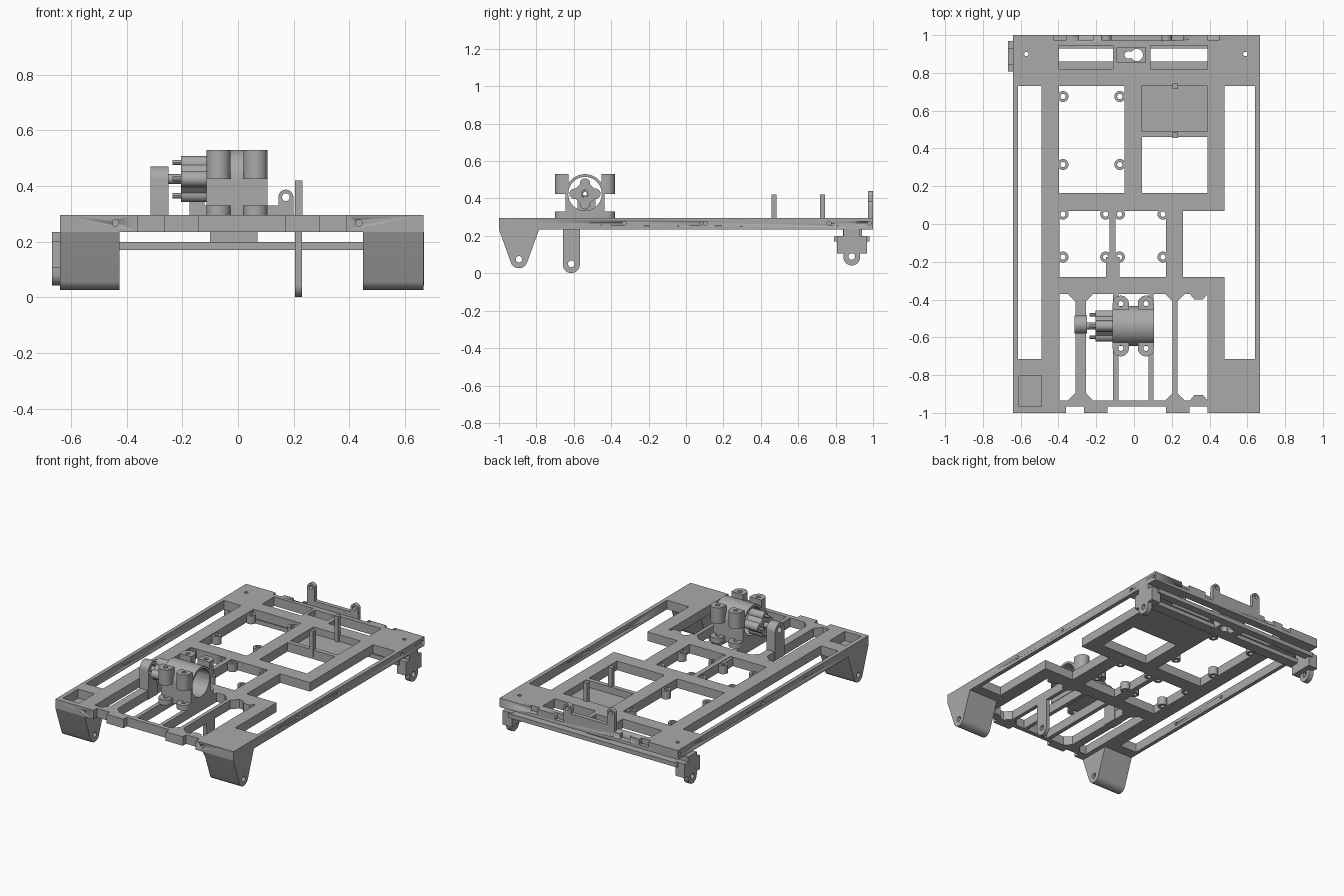
import bpy, bmesh, math
from mathutils import Matrix

cube = bpy.data.objects.get("Cube")
if cube:
    bpy.data.objects.remove(cube, do_unlink=True)

GREY = (0.4, 0.4, 0.4, 1)
mat = bpy.data.materials.new("plain grey")
mat.use_nodes = True
mat.diffuse_color = GREY
mat.node_tree.nodes["Principled BSDF"].inputs["Base Color"].default_value = GREY

# Local (u, v, depth) to world, named by the extrusion direction
AXES = {
    "z": Matrix.Identity(4),
    "x": Matrix(((0, 0, 1, 0), (1, 0, 0, 0), (0, 1, 0, 0), (0, 0, 0, 1))),
    "y": Matrix(((1, 0, 0, 0), (0, 0, 1, 0), (0, 1, 0, 0), (0, 0, 0, 1))),
}


def rect(u0, u1, v0, v1):
    return [(u0, v0), (u1, v0), (u1, v1), (u0, v1)]


def arc(u, v, r, a0, a1, n=14):
    angles = [math.radians(a0 + (a1 - a0) * i / n) for i in range(n + 1)]
    return [(u + r * math.cos(a), v + r * math.sin(a)) for a in angles]


def circle(u, v, r, n=24):
    return arc(u, v, r, 0, 360, n)[:-1]


def tab(u, r, base, centre):
    """Strip from base to a round end centred at v = centre."""
    if centre > base:
        return [(u - r, base), (u + r, base)] + arc(u, centre, r, 0, 180)
    return [(u + r, base), (u - r, base)] + arc(u, centre, r, 180, 360)


def extrude(name, loops, d0, d1, axis="z"):
    """Solid from an outline with holes, between two depths along an axis."""
    curve = bpy.data.curves.new(name, "CURVE")
    curve.dimensions, curve.fill_mode = "2D", "BOTH"
    curve.extrude = (d1 - d0) / 2
    for loop in loops:
        spline = curve.splines.new("POLY")
        spline.points.add(len(loop) - 1)
        for point, (u, v) in zip(spline.points, loop):
            point.co = (u, v, 0, 1)
        spline.use_cyclic_u = True
    temp = bpy.data.objects.new(name + " outline", curve)
    bpy.context.collection.objects.link(temp)
    graph = bpy.context.evaluated_depsgraph_get()
    mesh = bpy.data.meshes.new_from_object(temp.evaluated_get(graph))
    bpy.data.objects.remove(temp, do_unlink=True)
    bm = bmesh.new()
    bm.from_mesh(mesh)
    bmesh.ops.remove_doubles(bm, verts=bm.verts, dist=0.0001)
    bm.transform(AXES[axis] @ Matrix.Translation((0, 0, (d0 + d1) / 2)))
    bmesh.ops.recalc_face_normals(bm, faces=bm.faces)
    bm.to_mesh(mesh)
    bm.free()
    mesh.materials.clear()
    mesh.materials.append(mat)
    mesh.name = name
    obj = bpy.data.objects.new(name, mesh)
    bpy.context.collection.objects.link(obj)
    bpy.ops.object.select_all(action="DESELECT")
    obj.select_set(True)
    bpy.context.view_layer.objects.active = obj
    bpy.ops.object.shade_smooth_by_angle(angle=math.radians(30))
    return obj


def cut(obj, cutter):
    mod = obj.modifiers.new(cutter.name, "BOOLEAN")
    mod.operation, mod.solver, mod.object = "DIFFERENCE", "EXACT", cutter
    cutter.hide_render = True
    cutter.hide_set(True)


Z0, Z1 = 0.235, 0.295

# Chassis plate: notched front edge and all openings
outline = [(0.667, -1), (0.667, 1), (-0.64, 1), (-0.64, -1)]
for a, b in ((-0.36, -0.265), (-0.14, 0.17), (0.295, 0.39)):
    outline += [(a, -1), (a, -0.965), (b, -0.965), (b, -1)]
holes = [
    rect(-0.615, -0.49, -0.715, 0.73),
    [(0.48, -0.715), (0.64, -0.715), (0.64, 0.73), (0.48, 0.73),
     (0.48, 0.07), (0.26, 0.07), (0.26, -0.28), (0.48, -0.28)],
    rect(-0.397, -0.05, 0.165, 0.73),
    rect(0.042, 0.39, 0.165, 0.46),
    rect(0.042, 0.39, 0.49, 0.73),
    rect(-0.395, -0.13, -0.28, 0.07),
    rect(-0.097, 0.17, -0.28, 0.07),
    rect(-0.397, -0.11, 0.82, 0.945),
    rect(0.088, 0.39, 0.82, 0.945),
    rect(-0.09, 0.06, 0.855, 0.935),
    rect(-0.61, -0.49, -0.965, -0.805),
    circle(-0.57, 0.9, 0.012, 12), circle(0.59, 0.9, 0.012, 12),
]
# Front bays, with gussets beside the two stronger bars
F, B, G = -0.935, -0.37, 0.04
for a, b, ga, gb in ((-0.395, -0.31, 0, G), (-0.255, -0.11, G, 0), (-0.083, 0.077, 0, 0),
                     (0.103, 0.205, 0, G), (0.23, 0.39, G, 0)):
    bay = [(a + ga, F), (b - gb, F), (b, F + gb), (b, B - gb),
           (b - gb, B), (a + ga, B), (a, B - ga), (a, F + ga)]
    holes.append(list(dict.fromkeys(bay)))
plate = extrude("chassis_plate", [outline] + holes, Z0, Z1)
for y in (F + 0.015, B - 0.015):
    s = 0.015 if y < -0.5 else -0.015
    extrude("bay_gusset", [[(0.295, y - s), (0.39, y - s), (0.365, y + s), (0.32, y + s)]], Z0, Z1)

# Drilled side and front holes, and shallow notches on the rear edge
for side in (-0.63, 0.655):
    drills = [circle(y, 0.267, 0.011, 12) for y in (-0.985, -0.77, -0.33, 0.105, 0.765, 0.98)]
    cut(plate, extrude("side_drill", drills, side - 0.03, side + 0.03, "x"))
cut(plate, extrude("front_drill", [circle(x, 0.267, 0.012, 12) for x in (-0.44, 0.435)],
                   -1.05, -0.94, "y"))
notches = [rect(a, b, 0.975, 1.05) for a, b in
           ((-0.425, -0.36), (-0.29, -0.215), (0.2, 0.26), (0.39, 0.45))]
cut(plate, extrude("rear_notch", notches, 0.26, 0.35))

# Recessed tray with two upright posts
extrude("tray_floor", [rect(0.04, 0.392, 0.485, 0.735)], Z0, 0.25)
for y in (0.47, 0.73):
    extrude("tray_post", [rect(0.205, 0.232, y - 0.014, y + 0.014)], 0.25, 0.42)

# Screw bosses in the board openings
spots = [(x, y) for x in (-0.376, -0.075) for y in (0.675, 0.315)]
spots += [(x, y) for x in (-0.376, -0.15, -0.077, 0.153) for y in (0.052, -0.175)]
for x, y in spots:
    extrude("screw_boss", [circle(x, y, 0.029), circle(x, y, 0.014, 16)], Z0, Z1 - 0.005)
for a, b in ((-0.148, -0.125), (-0.102, -0.077)):
    extrude("divider_foot", [rect(a, b, -0.282, -0.175)], Z0, Z1 - 0.005)

# Front legs: the right-hand one solid, the other an open-topped pocket
leg = [(-0.785, Z0), (-1, Z0)] + arc(-0.893, 0.073, 0.046, 200, 340)
axle_hole = circle(-0.893, 0.075, 0.017, 16)
extrude("solid_front_leg", [leg, axle_hole], 0.45, 0.667, "x")
pocket = [(-0.805, Z0), (-0.98, Z0)] + arc(-0.893, 0.073, 0.032, 200, 340)
for x0, x1, loops in ((-0.64, -0.61, [leg, axle_hole]), (-0.61, -0.49, [leg, pocket]),
                      (-0.49, -0.425, [leg, axle_hole])):
    extrude("hollow_front_leg", loops, x0, x1, "x")

# Hanging lever under the front bay
extrude("hanging_lever", [tab(-0.613, 0.045, Z1, 0.046), circle(-0.613, 0.05, 0.018, 16)],
        0.205, 0.23, "x")

# Rear axle: two rails joined by a pivot block
for y0, y1 in ((0.79, 0.86), (0.93, 0.98)):
    extrude("rear_axle_rail", [rect(-0.62, 0.62, y0, y1)], 0.17, 0.198)
keyhole = arc(0.015, 0.895, 0.033, -150, 150) + arc(-0.03, 0.895, 0.02, 90, 270, 8)
extrude("rear_pivot_block", [rect(-0.1, 0.07, 0.85, 0.94), keyhole], 0.17, Z0)

# Rear wheel carriers, outer tab and eared block
for s in (-1, 1):
    for x, inner, loops in (
        (0.668, 0.635, [tab(0.886, 0.045, Z0, 0.087), circle(0.886, 0.09, 0.018, 16)]),
        (0.668, 0.6, [rect(0.808, 0.968, 0.107, 0.2)]),
        (0.635, 0.6, [rect(0.84, 0.93, 0.2, Z0)]),
    ):
        extrude("rear_wheel_carrier", loops, min(s * x, s * inner), max(s * x, s * inner), "x")

# Rear bracket with one tall and one short lug
extrude("rear_bracket", [rect(-0.174, 0.2, Z0, 0.33)], 0.972, 1, "y")
for x, z in ((-0.147, 0.413), (0.172, 0.36)):
    extrude("rear_lug", [tab(x, 0.027, 0.32, z), circle(x, z, 0.014, 16)], 0.972, 1, "y")

# Motor housing: arched sleeve with clamp ears
MY, MZ = -0.54, 0.425
arch = [(MY - 0.105, Z1), (MY + 0.105, Z1)] + arc(MY, MZ, 0.105, 0, 180, 24)
extrude("motor_housing", [arch, circle(MY, MZ, 0.09, 40)], -0.113, 0.106, "x")
for x in (-0.07, 0.063):
    for s in (-1, 1):
        for z0, z1 in ((Z1, 0.33), (MZ, 0.53)):
            y = MY + s * 0.118
            extrude("clamp_ear", [tab(x, 0.043, MY + s * 0.088, y), circle(x, y, 0.014, 16)], z0, z1)

# Four-lobed coupling with drive pins and shaft
lobes = []
for q in range(4):
    a = math.radians(90 * q)
    lobes += arc(MY + 0.055 * math.cos(a), MZ + 0.055 * math.sin(a), 0.028,
                 90 * q - 100, 90 * q + 100, 12)
extrude("coupling", [lobes, circle(MY, MZ, 0.02, 16)], -0.205, -0.1, "x")
for q in range(4):
    a = math.radians(90 * q)
    pin = circle(MY + 0.06 * math.cos(a), MZ + 0.06 * math.sin(a), 0.009, 12)
    extrude("drive_pin", [pin], -0.235, -0.2, "x")
extrude("drive_shaft", [circle(MY, MZ, 0.018, 16), circle(MY, MZ, 0.01, 16)], -0.27, -0.1, "x")

# Bearing post on the left bar
extrude("bearing_post", [tab(-0.533, 0.048, Z0, 0.422), circle(-0.533, MZ, 0.022, 20)],
        -0.315, -0.25, "x")
